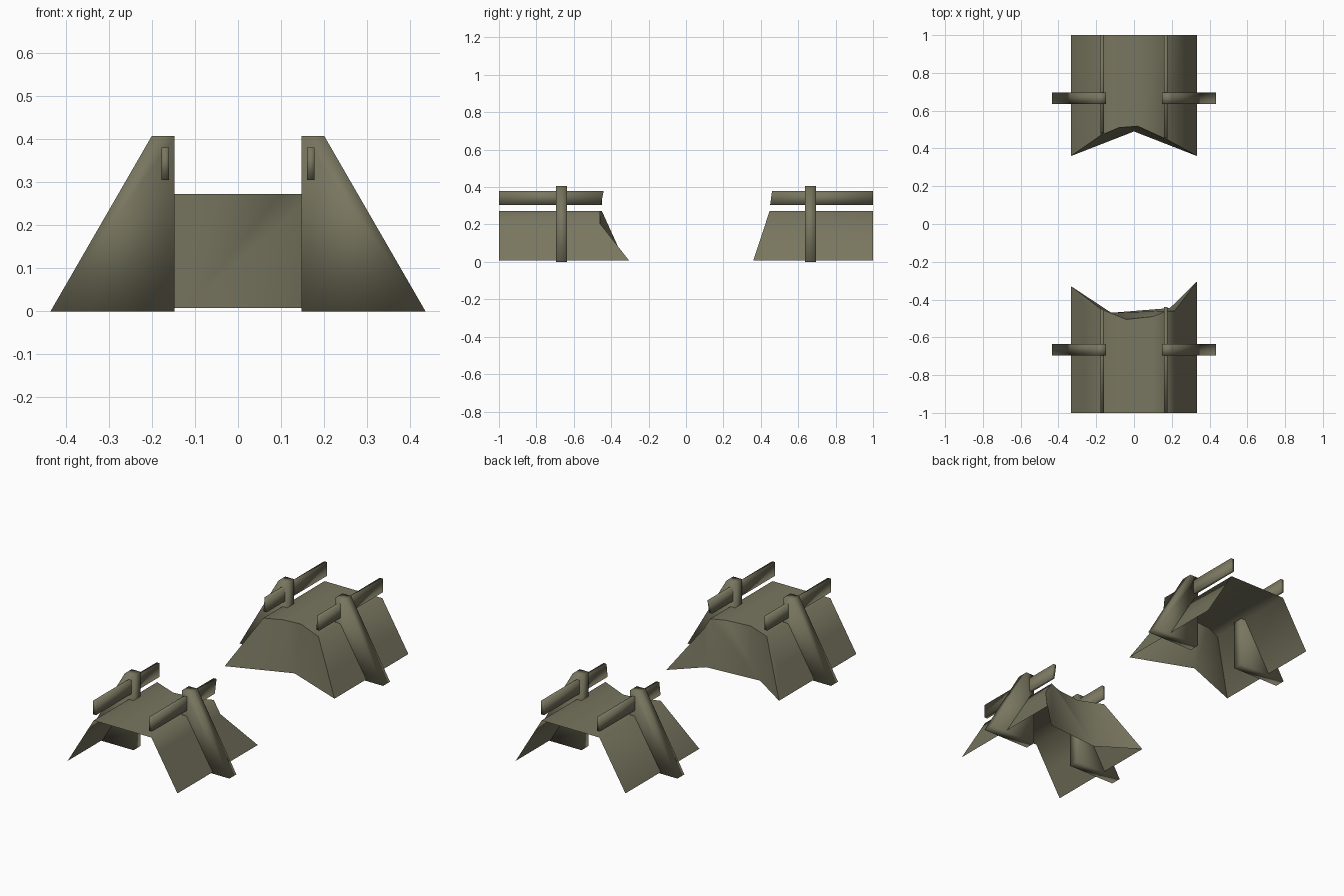
import bpy, bmesh, math
from mathutils import Vector

if "Cube" in bpy.data.objects:
    bpy.data.objects.remove(bpy.data.objects["Cube"])

stone = bpy.data.materials.new("olive grey stone")
stone.diffuse_color = (0.19, 0.18, 0.115, 1)
stone.use_nodes = True
stone.node_tree.nodes["Principled BSDF"].inputs["Base Color"].default_value = stone.diffuse_color


def make(name, bm, angle):
    bmesh.ops.remove_doubles(bm, verts=bm.verts[:], dist=1e-5)
    bmesh.ops.recalc_face_normals(bm, faces=bm.faces[:])
    me = bpy.data.meshes.new(name)
    bm.to_mesh(me)
    bm.free()
    me.materials.append(stone)
    ob = bpy.data.objects.new(name, me)
    bpy.context.collection.objects.link(ob)
    bpy.ops.object.select_all(action='DESELECT')
    ob.select_set(True)
    bpy.context.view_layer.objects.active = ob
    bpy.ops.object.shade_smooth_by_angle(angle=math.radians(angle))
    return ob


def prism(name, rings, angle):
    """Solid between two matching outlines."""
    bm = bmesh.new()
    a, b = [[bm.verts.new(p) for p in r] for r in rings]
    n = len(a)
    bm.faces.new(a)
    bm.faces.new(b[::-1])
    for i in range(n):
        j = (i + 1) % n
        bm.faces.new((a[i], b[i], b[j], a[j]))
    return make(name, bm, angle)


BOTTOM, TOP, HALF, TOP_HALF = 0.008, 0.272, 0.333, 0.175


def height(x):
    """Height of the trapezoid deck profile at x."""
    t = (HALF - abs(x)) / (HALF - TOP_HALF)
    return BOTTOM + (TOP - BOTTOM) * min(1, max(0, t))


def deck(name, end, rim, floor):
    """Open shell from the outer end to a jagged, filled break."""
    bm = bmesh.new()
    inner = [bm.verts.new((x, y, height(x))) for x, y in rim]
    outer = [bm.verts.new((x, end, height(x))) for x, y in rim]
    for i in range(len(rim) - 1):
        bm.faces.new((inner[i], inner[i + 1], outer[i + 1], outer[i]))
    low = [bm.verts.new((x, y, BOTTOM)) for x, y in floor]
    # broken face: strip zipped between the rim and the floor line
    chain = [inner[0]] + low + [inner[-1]]
    i, j = 0, 0
    while i < len(inner) - 1 or j < len(chain) - 1:
        go_rim = j == len(chain) - 1 or (
            i < len(inner) - 1 and inner[i + 1].co.x <= chain[j + 1].co.x)
        tri = ((inner[i], inner[i + 1], chain[j]) if go_rim
               else (inner[i], chain[j + 1], chain[j]))
        if len(set(tri)) == 3:
            bm.faces.new(tri)
        i, j = (i + 1, j) if go_rim else (i, j + 1)
    make(name, bm, 62)


# Two broken deck halves
deck("back_deck", 1,
     [(-.333, .36), (-.175, .47), (-.08, .51), (.02, .518), (.175, .447),
      (.27, .395), (.333, .36)],
     [(0, .49)])
deck("front_deck", -1,
     [(-.333, -.33), (-.255, -.43), (-.175, -.45), (-.04, -.505), (.1, -.49),
      (.175, -.46), (.215, -.46), (.333, -.305)],
     [(-.12, -.47), (.19, -.445)])

# Broken end of each rail: (lower y, upper y)
rail_ends = {(1, 1): (.45, .46), (-1, 1): (.475, .485),
             (1, -1): (-.455, -.44), (-1, -1): (-.45, -.45)}

for (sx, sy), (lo, hi) in rail_ends.items():
    tag = ("right" if sx > 0 else "left") + ("_back" if sy > 0 else "_front")
    # Sloped buttress post
    prof = [(.147, 0), (.435, 0), (.2, .407), (.147, .407)]
    prism("buttress_" + tag,
          [[(sx * x, sy * y, z) for x, z in prof] for y in (.635, .695)], 100)
    # Side rail
    prof = [(.16, .305), (.178, .305), (.178, .38), (.16, .38)]
    prism("rail_" + tag,
          [[(sx * x, lo if z < .34 else hi, z) for x, z in prof],
           [(sx * x, sy, z) for x, z in prof]], 100)
